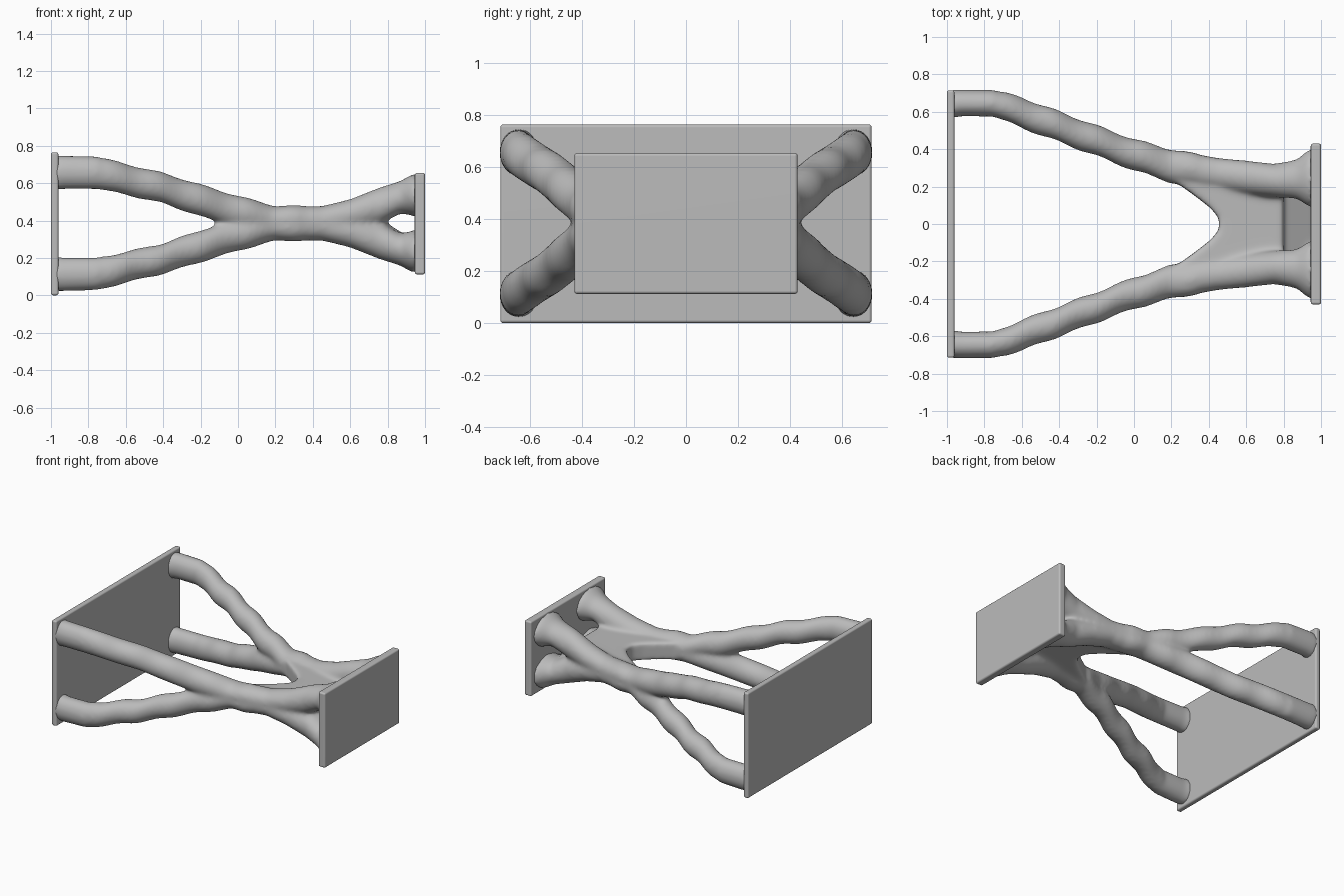
import bpy, bmesh, math

if "Cube" in bpy.data.objects:
    bpy.data.objects.remove(bpy.data.objects["Cube"])

MID = 0.385  # height of the symmetry plane

grey = bpy.data.materials.new("plain grey")
grey.use_nodes = True
grey.diffuse_color = (0.5, 0.5, 0.5, 1)
grey.node_tree.nodes["Principled BSDF"].inputs["Base Color"].default_value = (0.5, 0.5, 0.5, 1)


def make_object(name, bm):
    bmesh.ops.recalc_face_normals(bm, faces=bm.faces)
    mesh = bpy.data.meshes.new(name)
    bm.to_mesh(mesh)
    bm.free()
    mesh.materials.append(grey)
    obj = bpy.data.objects.new(name, mesh)
    bpy.context.collection.objects.link(obj)
    return obj


def plate(name, x0, x1, half_width, z0, z1):
    bm = bmesh.new()
    bmesh.ops.create_cube(bm, size=1)
    for v in bm.verts:
        v.co.x = x1 if v.co.x > 0 else x0
        v.co.y = math.copysign(half_width, v.co.y)
        v.co.z = z1 if v.co.z > 0 else z0
    obj = make_object(name, bm)
    bevel = obj.modifiers.new("rounded edges", "BEVEL")
    bevel.width = 0.012
    bevel.segments = 3
    for p in obj.data.polygons:
        p.use_smooth = True
    obj.modifiers.new("flat faces", "WEIGHTED_NORMAL")
    return obj


def loft(bm, rings):
    """Skin a closed tube over a list of point rings."""
    loops = [[bm.verts.new(p) for p in ring] for ring in rings]
    n = len(loops[0])
    for a, b in zip(loops, loops[1:]):
        for i in range(n):
            j = (i + 1) % n
            bm.faces.new((a[i], a[j], b[j], b[i]))
    bm.faces.new(loops[0][::-1])
    bm.faces.new(loops[-1])


# Sections of one limb: x, y, height from the middle, half width, half height
limb = [
    (-0.98, 0.64, 0.27, 0.078, 0.095),
    (-0.93, 0.647, 0.273, 0.072, 0.09),
    (-0.75, 0.645, 0.27, 0.072, 0.088),
    (-0.6, 0.595, 0.235, 0.083, 0.084),
    (-0.4, 0.52, 0.188, 0.083, 0.083),
    (-0.2, 0.445, 0.122, 0.083, 0.087),
    (0.0, 0.37, 0.06, 0.085, 0.088),
    (0.2, 0.31, 0.02, 0.09, 0.075),
    (0.45, 0.268, 0.015, 0.085, 0.078),
    (0.6, 0.25, 0.045, 0.09, 0.085),
    (0.75, 0.232, 0.09, 0.09, 0.1),
    (0.87, 0.24, 0.14, 0.105, 0.088),
    (0.93, 0.245, 0.152, 0.15, 0.11),
    (0.965, 0.245, 0.145, 0.165, 0.125),
]


def limb_rings(side, level, steps=6, sides=20):
    rings = []
    for a, b in zip(limb, limb[1:]):
        for s in range(steps):
            t = s / steps
            x, y, h, ry, rz = (p + (q - p) * t for p, q in zip(a, b))
            if -0.75 < x < 0.4:  # gentle ripples along the slender part
                wave = 0.006 * math.sin(math.tau * x / 0.24)
                y += wave
                h += 0.7 * wave
            ring = []
            for k in range(sides):
                ang = math.tau * k / sides
                ring.append((x, side * (y + ry * math.cos(ang)),
                             MID + level * (h + rz * math.sin(ang))))
            rings.append(ring)
    return rings


bm = bmesh.new()
for side in (1, -1):
    for level in (1, -1):
        loft(bm, limb_rings(side, level))

# Web joining both sides, with a curved inner edge
edge = [(0.05, 0.33), (0.2, 0.24), (0.32, 0.155), (0.41, 0.085), (0.455, 0.03)]
outline = edge + [(x, -y) for x, y in reversed(edge)] + [(0.8, -0.22), (0.8, 0.22)]
loft(bm, [[(x, y, MID + dz) for x, y in outline] for dz in (-0.065, 0.065)])

# Lower sheet carrying the web down to the end plate
loft(bm, [[(x, y, z + dz) for y, dz in ((-w, -0.05), (w, -0.05), (w, 0.05), (-w, 0.05))]
          for x, z, w in ((0.72, 0.375, 0.2), (0.82, 0.32, 0.2), (0.965, 0.23, 0.2))])

# Fuse the limbs and the web into one blended body
frame = make_object("branching_frame", bm)
remesh = frame.modifiers.new("fuse", "REMESH")
remesh.mode = "VOXEL"
remesh.voxel_size = 0.013
remesh.use_smooth_shade = True
smooth = frame.modifiers.new("blend", "SMOOTH")
smooth.factor = 0.5
smooth.iterations = 14

# End plates
plate("large_end_plate", -1.0, -0.96, 0.715, 0.0, 0.765)
plate("small_end_plate", 0.945, 1.0, 0.43, 0.112, 0.655)
